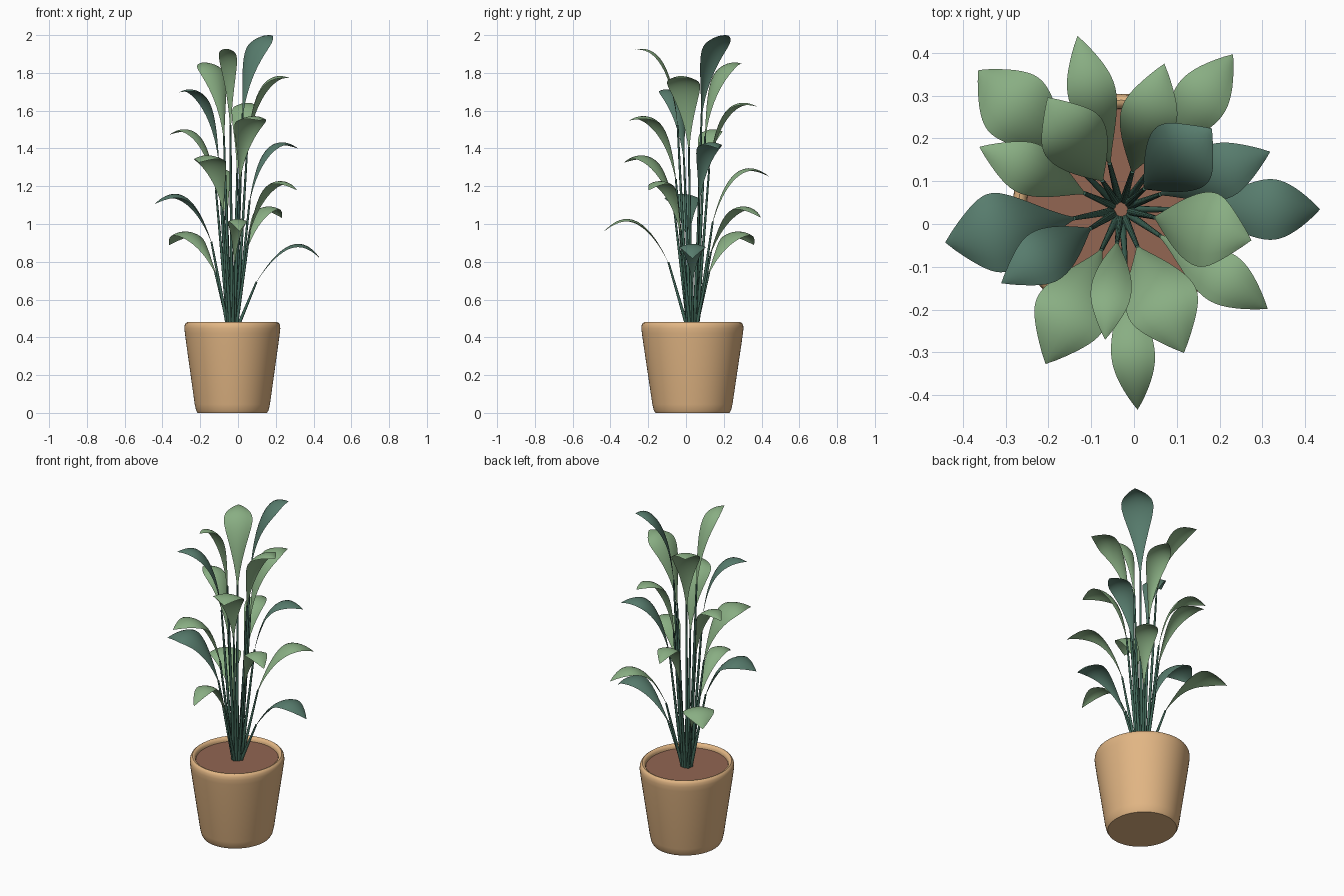
import bpy
import bmesh
import math
from mathutils import Vector

cube = bpy.data.objects.get("Cube")
if cube:
    bpy.data.objects.remove(cube, do_unlink=True)

CENTRE = Vector((-0.03, 0.034, 0))
STRETCH = 1.065  # the plant is slightly deeper than wide


def material(name, r, g, b):
    """Flat colour given as 0-255 sRGB, stored as linear."""
    col = [((c / 255 + 0.055) / 1.055) ** 2.4 for c in (r, g, b)] + [1]
    m = bpy.data.materials.new(name)
    m.use_nodes = True
    m.diffuse_color = col
    m.node_tree.nodes["Principled BSDF"].inputs["Base Color"].default_value = col
    return m


POT = material("clay", 226, 182, 132)
SOIL = material("soil", 146, 102, 82)
LIGHT = material("light leaf green", 137, 174, 131)
DARK = material("dark leaf green", 88, 125, 110)
STEM = material("stem green", 64, 103, 88)


def add_object(name, bm, mat):
    bmesh.ops.recalc_face_normals(bm, faces=bm.faces)
    mesh = bpy.data.meshes.new(name)
    bm.to_mesh(mesh)
    bm.free()
    mesh.materials.append(mat)
    ob = bpy.data.objects.new(name, mesh)
    bpy.context.collection.objects.link(ob)
    bpy.ops.object.select_all(action="DESELECT")
    ob.select_set(True)
    bpy.context.view_layer.objects.active = ob
    bpy.ops.object.shade_smooth_by_angle(angle=math.radians(40))


def loft(bm, rings, closed):
    """Bridge successive point rows with quads."""
    rows = [[bm.verts.new(p) for p in ring] for ring in rings]
    for a, b in zip(rows, rows[1:]):
        n = len(a)
        for j in range(n if closed else n - 1):
            k = (j + 1) % n
            bm.faces.new((a[j], a[k], b[k], b[j]))
    return rows


def polar(radius, angle, z):
    return CENTRE + Vector((radius * math.cos(angle),
                            radius * STRETCH * math.sin(angle), z))


def circle(radius, z, n=64):
    return [polar(radius, math.tau * j / n, z) for j in range(n)]


# Pot: lathed wall with chamfered foot and rounded lip, open at the top
profile = [(0.184, 0), (0.192, 0.014), (0.199, 0.045),
           (0.243, 0.36), (0.251, 0.42), (0.254, 0.447), (0.252, 0.465),
           (0.247, 0.475), (0.24, 0.48), (0.233, 0.479), (0.226, 0.473),
           (0.222, 0.464), (0.22, 0.44)]
bm = bmesh.new()
rows = loft(bm, [circle(r, z) for r, z in profile], True)
bm.faces.new(rows[0][::-1])
add_object("pot", bm, POT)

# Soil disc
bm = bmesh.new()
bm.faces.new([bm.verts.new(p) for p in circle(0.222, 0.455)])
add_object("soil", bm, SOIL)


def leaf(name, p0, p1, p2, width, mat):
    """Arched blade along a quadratic curve, its edges curling down from the midrib."""
    out = p2 - p0
    side = Vector((-out.y, out.x, 0)).normalized()
    rings = []
    steps = 24
    for s in range(steps + 1):
        t = s / steps
        mid = p0 * (1 - t) ** 2 + p1 * 2 * t * (1 - t) + p2 * t * t
        along = ((p1 - p0) * (1 - t) + (p2 - p1) * t).normalized()
        normal = along.cross(side)
        blade = max(math.sin(math.pi * t ** 1.5), 0.0) ** 0.9
        half = width / 2 * blade + 0.003 * (1 - t)
        rings.append([mid + side * half * u - normal * half * 0.25 * u * u
                      for u in (-1, -0.67, -0.33, 0, 0.33, 0.67, 1)])
    bm = bmesh.new()
    loft(bm, rings, False)
    bmesh.ops.remove_doubles(bm, verts=bm.verts, dist=0.0001)
    add_object(name, bm, mat)


def stem(name, start, end):
    """Thin tapered stalk."""
    axis = (end - start).normalized()
    u = axis.orthogonal().normalized()
    v = axis.cross(u)
    rings = []
    for centre, radius in ((start, 0.0095), (end, 0.005)):
        rings.append([centre + (u * math.cos(math.tau * j / 10)
                                + v * math.sin(math.tau * j / 10)) * radius
                      for j in range(10)])
    bm = bmesh.new()
    rows = loft(bm, rings, True)
    bm.faces.new(rows[0])
    bm.faces.new(rows[-1])
    add_object(name, bm, STEM)


# Leaves: golden-angle spiral, low ones lean out and droop, high ones stand upright
WIDTHS = (0.14, 0.17, 0.10, 0.125, 0.185, 0.12, 0.11, 0.17, 0.13,
          0.12, 0.17, 0.13, 0.125, 0.175, 0.155, 0.093, 0.175)
for i, width in enumerate(WIDTHS):
    f = i / (len(WIDTHS) - 1)
    angle = math.radians(137.5 * i)
    top = 0.895 + 1.105 * f - 0.06 * f * (1 - f)
    drop = 0.075 * (1 - f) ** 1.3 + 0.003
    rise = 0.215 + 0.22 * f
    base_r = 0.12 - 0.05 * f
    base = polar(base_r, angle, top - rise)
    bend = polar(base_r + 0.03 + 0.17 * (1 - f) ** 2, angle,
                 top + math.sqrt(rise * drop))
    tip = polar(0.465 - 0.188 * f, angle, top - drop)
    leaf(f"leaf_{i + 1}", base, bend, tip, width, LIGHT if i % 4 else DARK)
    stem(f"stem_{i + 1}", polar(0.022, angle, 0.44), base.lerp(bend, 0.04))
